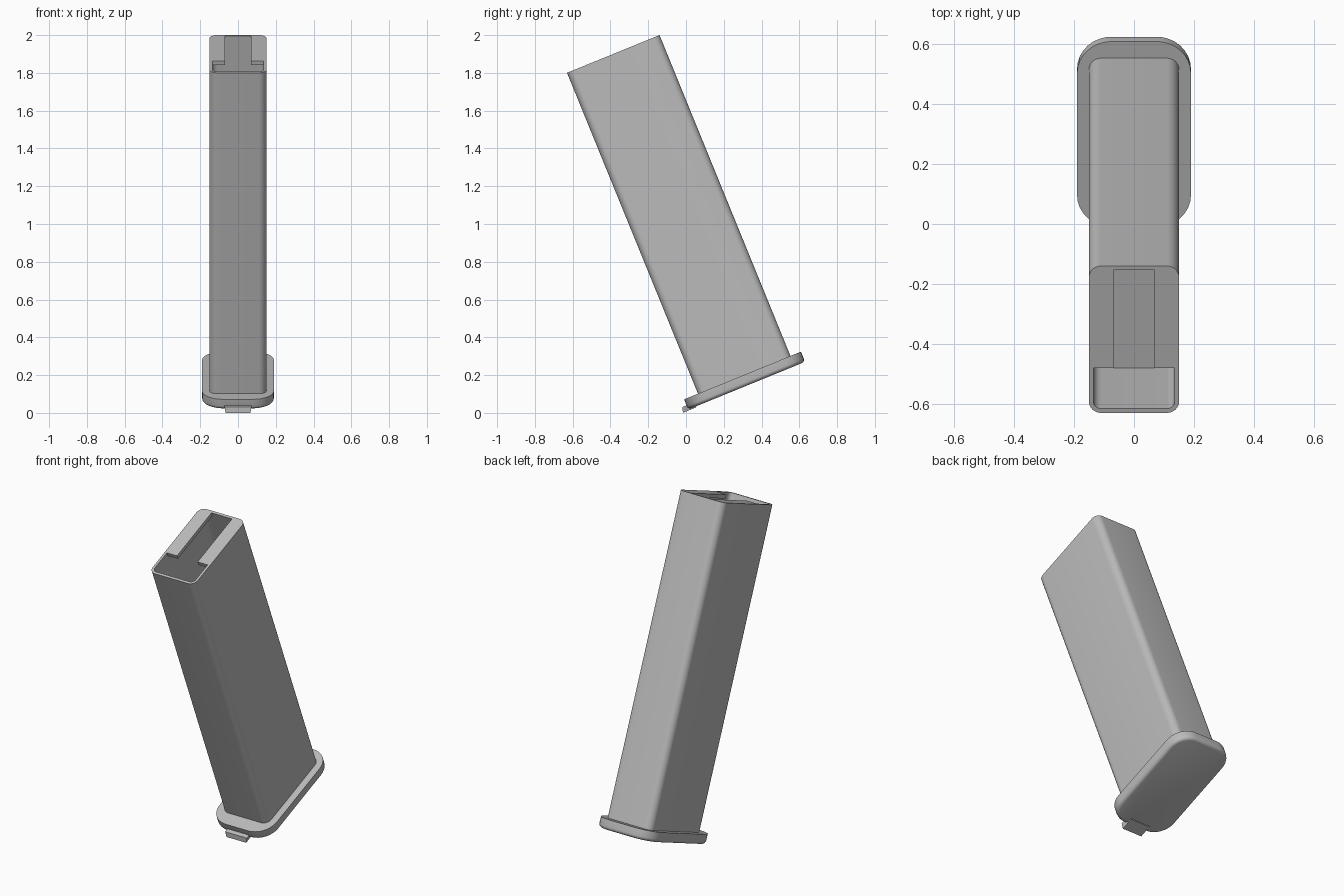
import bpy, bmesh, math
from mathutils import Matrix

if "Cube" in bpy.data.objects:
    bpy.data.objects.remove(bpy.data.objects["Cube"])

TILT = Matrix.Rotation(math.radians(22.2), 4, 'X')   # whole model leans forward

grey = bpy.data.materials.new("metal grey")
grey.diffuse_color = (0.5, 0.5, 0.5, 1)
grey.use_nodes = True
grey.node_tree.nodes["Principled BSDF"].inputs["Base Color"].default_value = grey.diffuse_color


def rounded_rect(hx, y0, y1, r, n=8):
    """Outline with four rounded corners, counter-clockwise."""
    pts = []
    corners = [(hx - r, y1 - r), (-hx + r, y1 - r), (-hx + r, y0 + r), (hx - r, y0 + r)]
    for k, (cx, cy) in enumerate(corners):
        for i in range(n + 1):
            a = math.radians(90 * (k + i / n))
            pts.append((cx + r * math.cos(a), cy + r * math.sin(a)))
    return pts


def loft(name, layers):
    """Closed solid through a stack of (outline, z) layers."""
    bm = bmesh.new()
    rings = [[bm.verts.new((x, y, z)) for x, y in pts] for pts, z in layers]
    for a, b in zip(rings, rings[1:]):
        n = len(a)
        for i in range(n):
            j = (i + 1) % n
            bm.faces.new((a[i], a[j], b[j], b[i]))
    bm.faces.new(rings[0][::-1])
    bm.faces.new(rings[-1])
    bmesh.ops.recalc_face_normals(bm, faces=bm.faces)
    me = bpy.data.meshes.new(name)
    bm.to_mesh(me)
    bm.free()
    me.materials.append(grey)
    ob = bpy.data.objects.new(name, me)
    bpy.context.collection.objects.link(ob)
    return ob


def activate(ob):
    bpy.ops.object.select_all(action='DESELECT')
    ob.select_set(True)
    bpy.context.view_layer.objects.active = ob


def cut(ob, cutter):
    activate(ob)
    m = ob.modifiers.new("cut", 'BOOLEAN')
    m.operation, m.solver, m.object = 'DIFFERENCE', 'EXACT', cutter
    bpy.ops.object.modifier_apply(modifier=m.name)
    bpy.data.objects.remove(cutter)


# Body: tall rounded box with a pocket under two feed lips
F, B, TOP = 0.097, 0.626, 1.905
W = 0.015
body = loft("body", [(rounded_rect(0.15, F, B, 0.04), 0.06),
                     (rounded_rect(0.15, F, B, 0.04), TOP)])
inner = rounded_rect(0.15 - W, F + W, B - W, 0.025)
cut(body, loft("pocket", [(inner, 1.545), (inner, TOP - 0.022)]))

# T-shaped opening in the top, leaving the lips either side of the slot
lip_y, slot = 0.259, 0.068
front_part = [p for p in inner if p[1] < lip_y]
opening = front_part + [(0.135, lip_y), (slot, lip_y), (slot, B - W),
                        (-slot, B - W), (-slot, lip_y), (-0.135, lip_y)]
cut(body, loft("opening", [(opening, 1.8), (opening, TOP + 0.1)]))

# Base plate: wide rounded slab with a rounded lower edge
layers = []
for i in range(6):
    a = math.radians(90 * i / 5)
    d = 0.02 * (1 - math.sin(a))
    layers.append((rounded_rect(0.19 - d, 0.018 + d, 0.686 - d, 0.115 - d),
                   0.012 + 0.02 * (1 - math.cos(a))))
layers.append((rounded_rect(0.19, 0.018, 0.686, 0.115), 0.07))
plate = loft("base_plate", layers)

# Small tapered tab at the front of the plate
tab = loft("front_tab", [
    ([(-0.065, -0.015), (0.065, -0.015), (0.065, 0.06), (-0.065, 0.06)], 0.0065),
    ([(-0.072, -0.006), (0.072, -0.006), (0.072, 0.06), (-0.072, 0.06)], 0.036)])

for ob in (body, plate, tab):
    ob.data.transform(TILT)
    activate(ob)
    bpy.ops.object.shade_smooth_by_angle(angle=math.radians(30))
